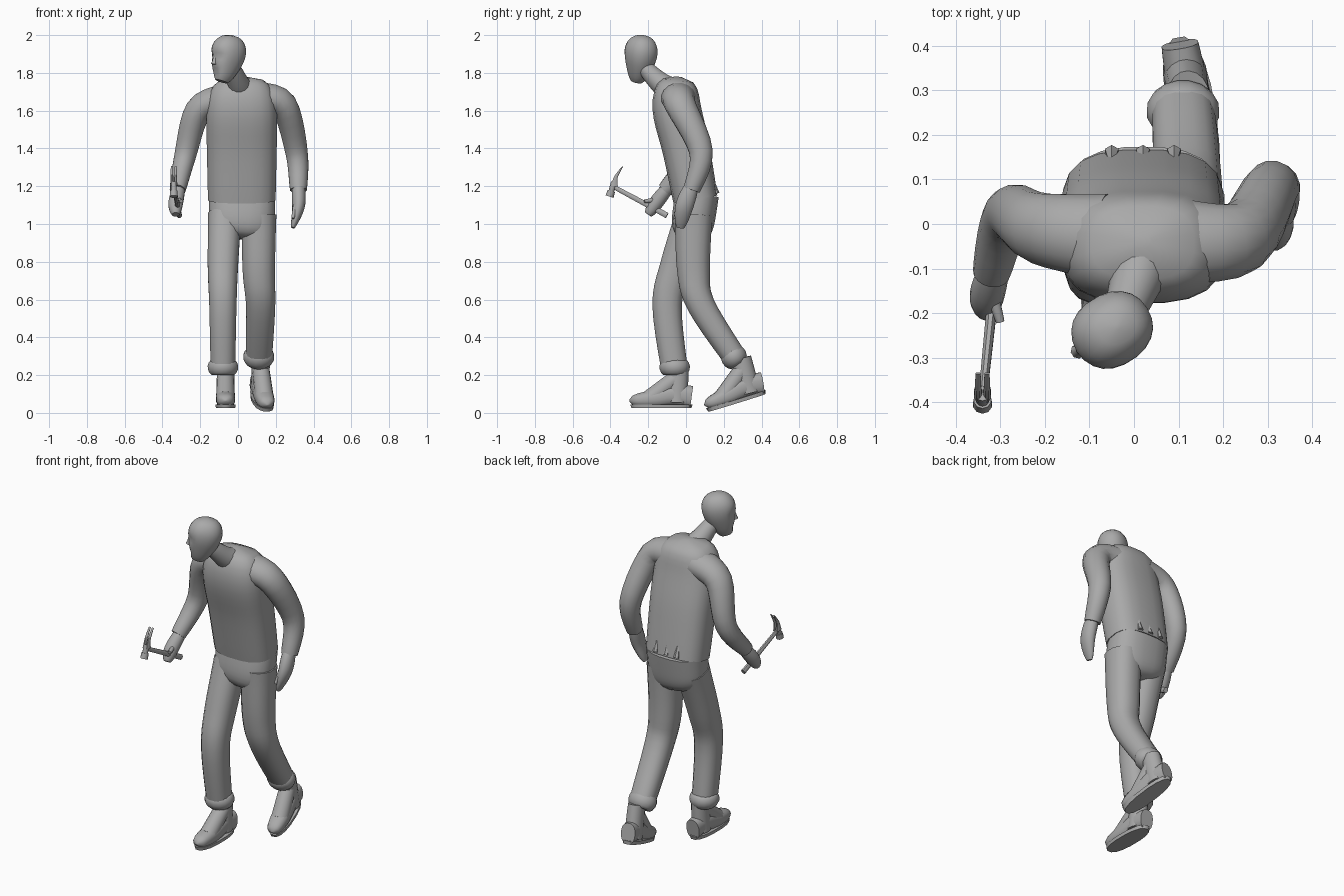
import bpy, bmesh, math
from mathutils import Vector, Matrix

if "Cube" in bpy.data.objects:
    bpy.data.objects.remove(bpy.data.objects["Cube"])

SHADE = 0.4
clay = bpy.data.materials.new("clay grey")
clay.use_nodes = True
clay.diffuse_color = (SHADE, SHADE, SHADE, 1)
clay.node_tree.nodes["Principled BSDF"].inputs["Base Color"].default_value = clay.diffuse_color

SIDEWAYS, LENGTHWAYS = Vector((1, 0, 0)), Vector((0, 1, 0))


def mix(start, end, t):
    return start + (end - start) * t


def curve_through(joints, steps):
    """Points on a smooth curve through the joints."""
    points = [Vector(joint) for joint in joints]
    last = len(points) - 1
    slopes = [(points[min(i + 1, last)] - points[max(i - 1, 0)]) / 2 for i in range(last + 1)]
    path = []
    for i in range(last):
        for step in range(steps):
            t = step / steps
            straight = mix(points[i], points[i + 1], t)
            chord = points[i + 1] - points[i]
            lead, trail = slopes[i] - chord, slopes[i + 1] - chord
            path.append(straight + lead * t * (1 - t) ** 2 - trail * t * t * (1 - t))
    return path + [points[last]]


def limb(name, joints, thick, thin, flat=1, flat_end=None, bulge=0, dome=None,
         side=SIDEWAYS, sides=16, power=2, pose=None, steps=5, carve=None):
    """Tapered tube along the joints; it may bulge midway, flatten, or end in a dome."""
    flat_end = flat if flat_end is None else flat_end
    path = curve_through(joints, steps)
    last = len(path) - 1
    bm = bmesh.new()
    loops = []
    for i, centre in enumerate(path):
        t = i / last
        radius = mix(thick, thin, t) + bulge * math.sin(math.pi * t)
        if dome:
            radius *= max(1 - t ** dome, 0.01) ** 0.5
        depth = radius * mix(flat, flat_end, t)
        along = (path[min(i + 1, last)] - path[max(i - 1, 0)]).normalized()
        across = (side - along * side.dot(along)).normalized()
        outward = along.cross(across)
        loop = []
        for k in range(sides):
            turn = 2 * math.pi * (k + 0.5) / sides
            c, s = math.cos(turn), math.sin(turn)
            c = math.copysign(abs(c) ** (2 / power), c)
            s = math.copysign(abs(s) ** (2 / power), s)
            loop.append(bm.verts.new(centre + across * c * radius + outward * s * depth))
        loops.append(loop)
    for lower, upper in zip(loops, loops[1:]):
        for k in range(sides):
            bm.faces.new((lower[k - 1], lower[k], upper[k], upper[k - 1]))
    bm.faces.new(loops[0])
    bm.faces.new(loops[-1])
    if carve:
        for vert in bm.verts:
            carve(vert.co)
    bmesh.ops.recalc_face_normals(bm, faces=bm.faces)
    if pose:
        bm.transform(pose)
    mesh = bpy.data.meshes.new(name)
    bm.to_mesh(mesh)
    bm.free()
    mesh.materials.append(clay)
    part = bpy.data.objects.new(name, mesh)
    bpy.context.collection.objects.link(part)
    bpy.ops.object.select_all(action="DESELECT")
    part.select_set(True)
    bpy.context.view_layer.objects.active = part
    bpy.ops.object.shade_smooth_by_angle(angle=math.radians(50))


# Stooping shirt body, with creases above the back hem
limb("shirt", [(.02, .05, 1.13), (.02, 0, 1.4), (.02, -.05, 1.62), (.02, -.04, 1.78)],
     thick=.18, thin=.2, flat=.66, flat_end=.72, dome=6, power=2.7, sides=20)
for x in (-.05, .02, .09):
    limb("shirt_crease", [(x, .16, 1.16), (x, .13, 1.27)], thick=.018, thin=.004, sides=6)

# Trousers with turned-up cuffs
limb("trouser_seat", [(.02, .06, 1.16), (.02, .04, 1.03), (.01, .03, .92)],
     thick=.175, thin=.18, flat=.66, dome=5, power=2.5, sides=20)
limb("right_trouser_leg", [(-.07, .04, 1.05), (-.08, -.05, .78), (-.08, -.1, .57),
                           (-.08, -.06, .22)], thick=.09, thin=.065, flat=1.08, power=2.3)
limb("left_trouser_leg", [(.11, .04, 1.05), (.11, .04, .75), (.12, .08, .57),
                          (.11, .26, .29)], thick=.095, thin=.07, flat=1.08, flat_end=.9, power=2.3)
limb("right_cuff", [(-.08, -.06, .28), (-.08, -.06, .2)], thick=.065, thin=.06, bulge=.02)
limb("left_cuff", [(.11, .23, .33), (.11, .28, .26)], thick=.065, thin=.06, bulge=.02, flat=.85)


# Boots, each built with the heel at the origin and the toe towards the front
def boot(name, pose):
    limb(name + "_shaft", [(0, -.07, .22), (0, -.08, .03)],
         thick=.046, thin=.05, flat=1.2, pose=pose)
    limb(name + "_instep", [(0, -.08, .16), (0, -.22, .05)], thick=.045, thin=.05, pose=pose)
    limb(name + "_foot", [(0, 0, .06), (0, -.1, .07), (0, -.2, .05), (0, -.33, .04)],
         thick=.042, thin=.06, flat=1.4, flat_end=.7, dome=6, power=2.4, pose=pose)
    limb(name + "_sole", [(0, -.16, 0), (0, -.16, .02)],
         thick=.052, thin=.054, flat=3.1, power=2.4, steps=1, pose=pose)


boot("right_boot", Matrix.Translation((-.066, .03, .025)))
boot("left_boot", Matrix.Translation((.1, .42, .1)) @ Matrix.Rotation(math.radians(10), 4, "Z")
     @ Matrix.Rotation(math.radians(17), 4, "X"))

# Sleeves
limb("left_sleeve", [(.1, -.04, 1.67), (.24, -.03, 1.63), (.31, .08, 1.38), (.32, .03, 1.18)],
     thick=.1, thin=.045, flat=.85, flat_end=1, side=LENGTHWAYS)
limb("right_sleeve", [(-.07, -.03, 1.66), (-.21, -.01, 1.6), (-.28, .02, 1.36),
                      (-.32, -.11, 1.18)], thick=.1, thin=.042, flat=.85, flat_end=1,
     side=LENGTHWAYS)

# Hands, one hanging and one gripping
limb("left_hand", [(.32, .03, 1.2), (.32, -.01, 1.09), (.29, -.03, .98)],
     thick=.036, thin=.02, bulge=.02, flat=.9, flat_end=.5, side=LENGTHWAYS)
limb("left_thumb", [(.31, -.02, 1.12), (.29, -.06, 1.03)], thick=.018, thin=.008,
     side=LENGTHWAYS, sides=8)
limb("right_hand", [(-.31, -.09, 1.2), (-.33, -.16, 1.11), (-.33, -.2, 1.05)],
     thick=.03, thin=.02, bulge=.014)
limb("right_thumb", [(-.32, -.15, 1.13), (-.3, -.22, 1.12)], thick=.016, thin=.01, sides=8)

# Claw hammer
limb("hammer_handle", [(-.31, -.1, 1.045), (-.34, -.39, 1.2)],
     thick=.014, thin=.01, flat=1.2, sides=8)
limb("hammer_face", [(-.34, -.405, 1.145), (-.34, -.395, 1.175)],
     thick=.022, thin=.02, sides=10, steps=1)
limb("hammer_cheek", [(-.34, -.4, 1.16), (-.34, -.38, 1.22)], thick=.014, thin=.018, sides=10)
for x in (-.35, -.33):
    limb("hammer_claw", [(x, -.38, 1.2), (x, -.37, 1.25), (x, -.335, 1.305)],
         thick=.01, thin=.006, flat=2.2, flat_end=.4, sides=8)

# Neck
limb("neck", [(-.03, -.22, 1.83), (0, -.14, 1.75), (.02, -.07, 1.7)], thick=.04, thin=.075)


# Head turned to its right, with hollow eye sockets and mouth
def press_face(co):
    if co.y < -.03:
        for x, z in ((-.035, .01), (.035, .01), (0, -.075)):
            distance = math.hypot(co.x - x, co.z - z)
            co.y += .012 * math.exp(-(distance / .024) ** 2)


head_pose = Matrix.Translation((-.045, -.235, 1.88)) @ Matrix.Rotation(math.radians(-58), 4, "Z")
limb("head", [(0, -.05, -.125), (0, -.02, -.03), (0, 0, .06), (0, .01, .12)],
     thick=.03, thin=.065, bulge=.035, flat=1.15, dome=5, power=2.2, sides=22,
     pose=head_pose, carve=press_face)
limb("nose", [(0, -.08, .03), (0, -.095, -.035)], thick=.008, thin=.017, sides=8, pose=head_pose)
